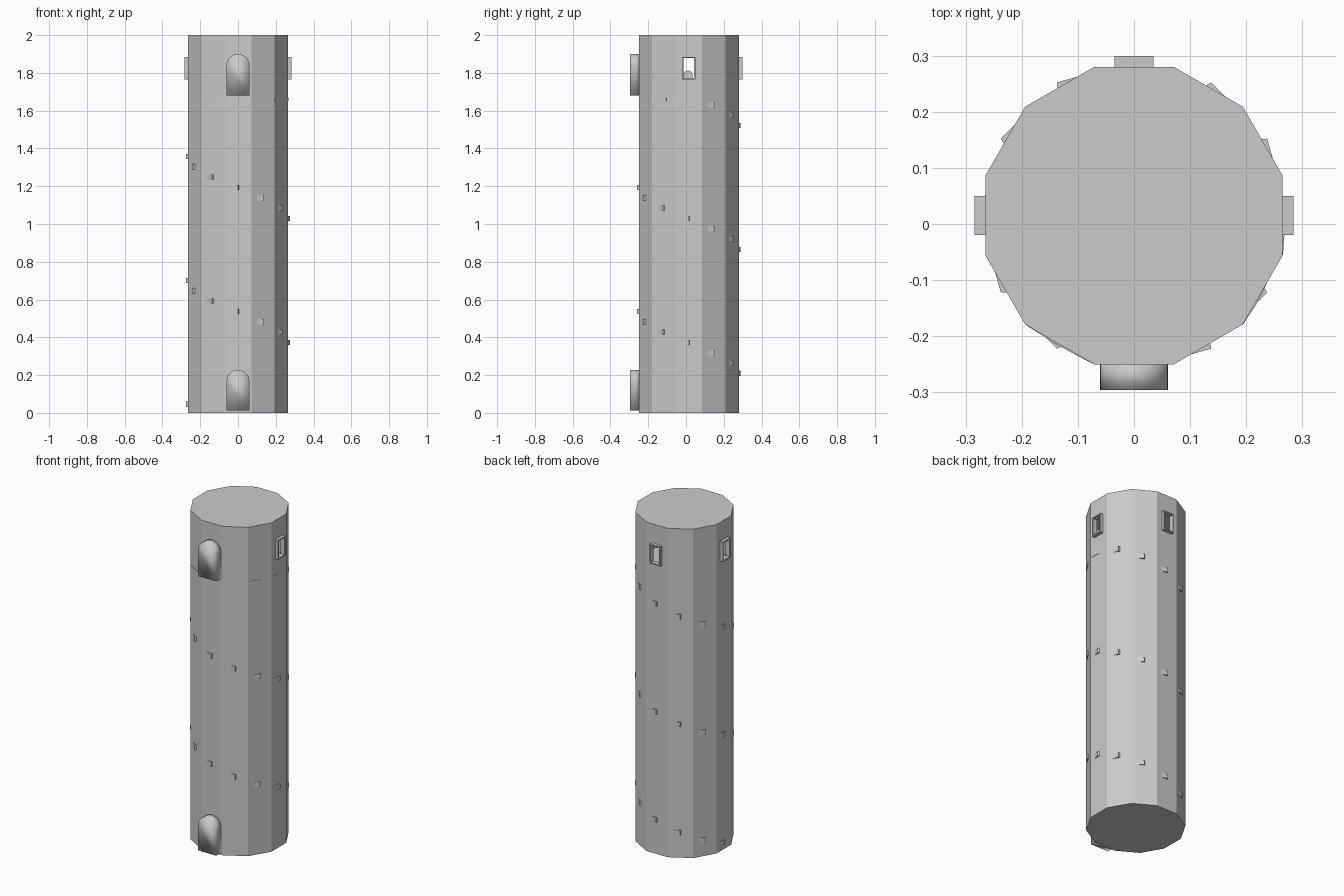
import bpy, bmesh, math
from mathutils import Matrix, Vector

if "Cube" in bpy.data.objects:
    bpy.data.objects.remove(bpy.data.objects["Cube"])

CY, AP = 0.015, 0.265            # tower centre in y, distance to the flat facets
grey = bpy.data.materials.new("stone_grey")
grey.diffuse_color = (0.6, 0.6, 0.6, 1)
grey.use_nodes = True
grey.node_tree.nodes["Principled BSDF"].inputs["Base Color"].default_value = grey.diffuse_color


def link(name, bm, smooth=False):
    bmesh.ops.recalc_face_normals(bm, faces=bm.faces)
    me = bpy.data.meshes.new(name)
    for f in bm.faces:
        f.smooth = smooth
    bm.to_mesh(me)
    bm.free()
    me.materials.append(grey)
    ob = bpy.data.objects.new(name, me)
    bpy.context.collection.objects.link(ob)
    return ob


def prism(name, pts, vec, mat=Matrix(), smooth=False):
    bm = bmesh.new()
    f = bm.faces.new([bm.verts.new(mat @ Vector(p)) for p in pts])
    v = mat.to_3x3() @ Vector(vec)
    r = bmesh.ops.extrude_face_region(bm, geom=[f], use_keep_orig=True)
    bmesh.ops.translate(bm, vec=v, verts=[e for e in r["geom"] if isinstance(e, bmesh.types.BMVert)])
    return link(name, bm, smooth)


def facet(deg):
    # local frame: x outward, y along the facet (anticlockwise), z up
    return Matrix.Translation((0, CY, 0)) @ Matrix.Rotation(math.radians(deg), 4, 'Z')


def ngon(r, n, z, off):
    return [(r * math.cos(math.radians(off) + 2 * math.pi * i / n),
             r * math.sin(math.radians(off) + 2 * math.pi * i / n), z) for i in range(n)]


R = AP / math.cos(math.radians(15))
# hollow twelve-sided tower
tower = prism("tower_wall", ngon(R, 12, 0, 15), (0, 0, 2), facet(0))
sol = tower.modifiers.new("thickness", 'SOLIDIFY')
sol.thickness, sol.offset = 0.012, -1

# windows: hole through the wall and a thin square frame
HW, Z0, Z1, B = 0.035, 1.765, 1.885, 0.007
cutters = []
for name, deg in (("right", 0), ("back", 90), ("left", 180)):
    m = facet(deg)
    w = HW - B
    cut = prism("window_cutter", [(0.2, -w, Z0 + B), (0.2, w, Z0 + B), (0.2, w, Z1 - B), (0.2, -w, Z1 - B)],
                (0.2, 0, 0), m)
    cut.hide_render = True
    cutters.append(cut)
    md = tower.modifiers.new("window", 'BOOLEAN')
    md.operation, md.object, md.solver = 'DIFFERENCE', cut, 'EXACT'
    # frame
    bm = bmesh.new()
    rings = []
    for x, b in ((0.255, 0), (0.284, 0), (0.284, B), (0.255, B)):
        rings.append([bm.verts.new(m @ Vector((x, y, z))) for y, z in
                      ((-HW + b, Z0 + b), (HW - b, Z0 + b), (HW - b, Z1 - b), (-HW + b, Z1 - b))])
    for k in range(4):
        a, c = rings[k], rings[(k + 1) % 4]
        for i in range(4):
            j = (i + 1) % 4
            bm.faces.new((a[i], a[j], c[j], c[i]))
    link("window_frame_" + name, bm)

# bake the openings and drop the cutters
dg = bpy.context.evaluated_depsgraph_get()
baked = bpy.data.meshes.new_from_object(tower.evaluated_get(dg))
tower.modifiers.clear()
tower.data = baked
for c in cutters:
    bpy.data.objects.remove(c)


# arched outline in the xz plane
def arch(hw, z0, z1, y, n=14):
    s = z1 - hw
    return [(-hw, y, z0), (hw, y, z0)] + [
        (hw * math.cos(math.pi * i / n), y, s + hw * math.sin(math.pi * i / n)) for i in range(n + 1)]


# two arched doors, softly shaded
prism("lower_door", arch(0.061, 0.012, 0.228, -0.296), (0, 0.055, 0), smooth=True)
prism("upper_door", arch(0.061, 1.68, 1.9, -0.296), (0, 0.055, 0), smooth=True)

# room floor and a round-topped chair back seen through the windows
prism("room_floor", ngon(R - 0.02, 12, 1.65, 15), (0, 0, 0.02), facet(0))
prism("chair_back", arch(0.024, 1.66, 1.812, -0.01),
      (0, 0.02, 0), Matrix.Translation((0, 0.011, 0)) @ Matrix.Rotation(math.pi / 2, 4, 'Z'))

# spiral of small skewed steps, one per facet
for k in range(30):
    z = 0.045 + 0.0547 * k - 0.014
    prism("step", [(AP + 0.009, 0, z), (AP - 0.01, 0.01, z), (AP - 0.01, -0.036, z), (AP, -0.036, z)],
          (0, 0, 0.028), facet(180 - 30 * k))

# floor edges that show slightly through the wall
for deg, a, b in ((-120, -0.068, 0.068), (-30, -0.07, 0.015), (0, -0.07, 0.0)):
    mid = (a + b) / 2
    prism("floor_edge", [(AP - 0.01, a, 1.65), (AP + 0.0005, a, 1.65), (AP + 0.003, mid, 1.65),
                         (AP + 0.0005, b, 1.65), (AP - 0.01, b, 1.65)], (0, 0, 0.02), facet(deg))
